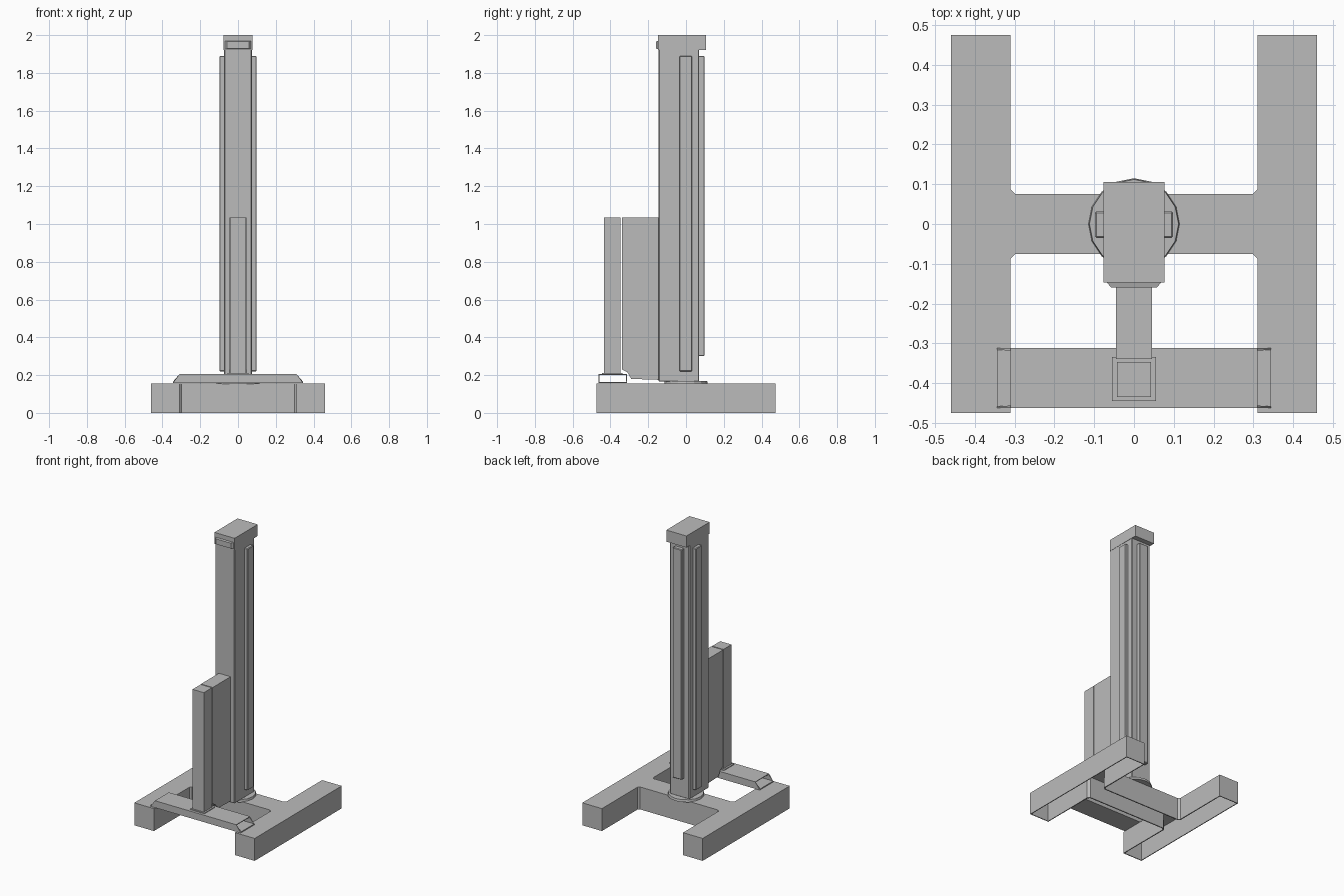
import bpy
import bmesh
from mathutils import Vector

if "Cube" in bpy.data.objects:
    bpy.data.objects.remove(bpy.data.objects["Cube"], do_unlink=True)

GREY = (0.5, 0.5, 0.5, 1)
mat = bpy.data.materials.new("plain grey")
mat.use_nodes = True
mat.diffuse_color = GREY
mat.node_tree.nodes["Principled BSDF"].inputs["Base Color"].default_value = GREY


def finish(name, bm, wall=0, bevel=0):
    mesh = bpy.data.meshes.new(name)
    bm.to_mesh(mesh)
    bm.free()
    mesh.materials.append(mat)
    obj = bpy.data.objects.new(name, mesh)
    bpy.context.collection.objects.link(obj)
    if wall:
        mod = obj.modifiers.new("wall", "SOLIDIFY")
        mod.thickness, mod.offset = wall, -1
    if bevel:
        mod = obj.modifiers.new("edges", "BEVEL")
        mod.width, mod.segments = bevel, 1
    return obj


def cuboid(low, high):
    low, high = Vector(low), Vector(high)
    bm = bmesh.new()
    bmesh.ops.create_cube(bm, size=1)
    for v in bm.verts:
        v.co = (low + high) / 2 + v.co * (high - low)
    return bm


def box(name, low, high, bevel=0):
    return finish(name, cuboid(low, high), bevel=bevel)


def side_profile(name, points, half_width):
    """Extrude a (y, z) outline across x."""
    bm = bmesh.new()
    face = bm.faces.new([bm.verts.new((-half_width, y, z)) for y, z in points])
    ext = bmesh.ops.extrude_face_region(bm, geom=[face])
    moved = [g for g in ext["geom"] if isinstance(g, bmesh.types.BMVert)]
    bmesh.ops.translate(bm, verts=moved, vec=(2 * half_width, 0, 0))
    bmesh.ops.recalc_face_normals(bm, faces=bm.faces)
    return finish(name, bm)


# H-shaped base, a thin shell open underneath
quarter = [(0.46, 0.475), (0.31, 0.475), (0.31, 0.087), (0.298, 0.075)]
half = quarter + [(-x, y) for x, y in reversed(quarter)]
outline = half + [(-x, -y) for x, y in half]
bm = bmesh.new()
top = [bm.verts.new((x, y, 0.155)) for x, y in outline]
bottom = [bm.verts.new((x, y, 0)) for x, y in outline]
bm.faces.new(top)
for i in range(len(top)):
    j = (i + 1) % len(top)
    bm.faces.new((top[i], bottom[i], bottom[j], top[j]))
finish("base_frame", bm, wall=0.008)

# Front crossbar, a tube with sloping open ends
bm = cuboid((-0.345, -0.463, 0.157), (0.345, -0.312, 0.205))
ends = [f for f in bm.faces if abs(f.normal.x) > 0.9]
bmesh.ops.delete(bm, geom=ends, context="FACES_ONLY")
for v in bm.verts:
    if v.co.z > 0.2:
        v.co.x *= 0.9
finish("front_crossbar", bm, wall=0.008)

# Front post on its flange, and the panel behind it
box("post_flange", (-0.055, -0.445, 0.204), (0.055, -0.335, 0.21))
box("front_post", (-0.043, -0.435, 0.205), (0.043, -0.347, 1.035))
side_profile("panel", [(-0.34, 1.035), (-0.34, 0.23), (-0.31, 0.215),
                       (-0.29, 0.18), (-0.14, 0.175), (-0.14, 1.035)], 0.045)

# Round foot under the column
bm = bmesh.new()
bmesh.ops.create_cone(bm, cap_ends=True, segments=16,
                      radius1=0.115, radius2=0.112, depth=0.016)
bmesh.ops.translate(bm, verts=bm.verts, vec=(0, 0, 0.161))
finish("column_foot", bm)

# Tall column with raised strips on both sides and the back
box("column", (-0.075, -0.145, 0.165), (0.075, 0.07, 1.93), bevel=0.005)
for name, s in (("left_strip", 1), ("right_strip", -1)):
    x1, x2 = sorted((s * 0.07, s * 0.098))
    box(name, (x1, -0.035, 0.22), (x2, 0.032, 1.89), bevel=0.004)
box("back_strip", (-0.035, 0.065, 0.3), (0.035, 0.098, 1.89), bevel=0.004)

# Cap with a tapered front plate
box("column_cap", (-0.077, -0.147, 1.92), (0.077, 0.105, 2.0))
bm = cuboid((-0.07, -0.16, 1.925), (0.07, -0.145, 1.97))
for v in bm.verts:
    if v.co.y < -0.15:
        v.co.x *= 0.82
        v.co.z += 0.004 if v.co.z < 1.95 else -0.004
finish("cap_plate", bm)
